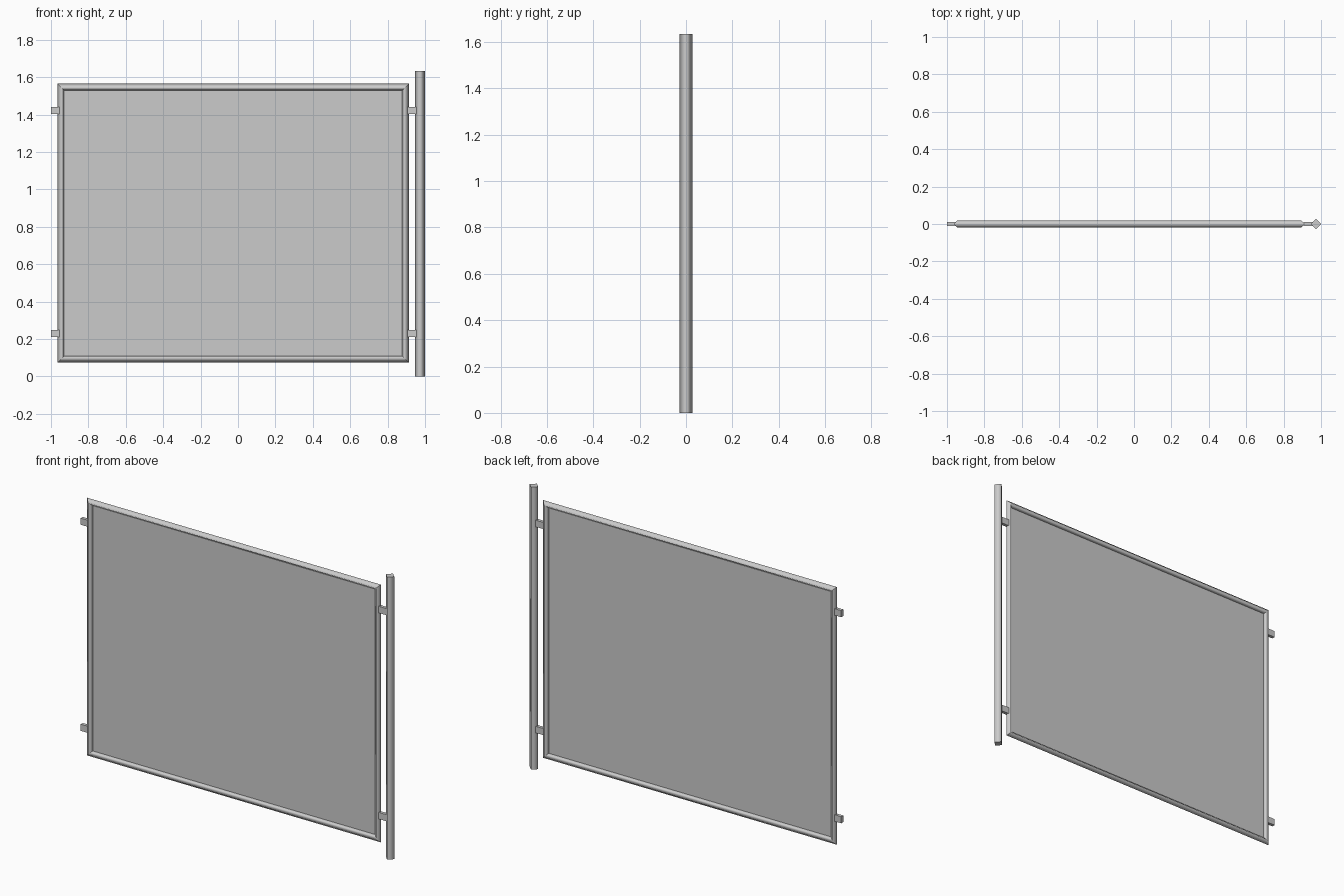
import bpy, bmesh
from mathutils import Matrix, Vector

if "Cube" in bpy.data.objects:
    bpy.data.objects.remove(bpy.data.objects["Cube"])

X0, X1, Z0, Z1 = -0.947, 0.896, 0.092, 1.547   # frame centre lines
R_FRAME, R_POST = 0.018, 0.027
POST_X, POST_H = 0.973, 1.634


def finish(name, bm):
    bmesh.ops.recalc_face_normals(bm, faces=bm.faces)
    mesh = bpy.data.meshes.new(name)
    bm.to_mesh(mesh)
    bm.free()
    obj = bpy.data.objects.new(name, mesh)
    bpy.context.collection.objects.link(obj)
    return obj


# Mitred frame: four-sided diamond tube swept around a rectangle
bm = bmesh.new()
rings = []
for x, z, sx, sz in ((X0, Z0, -1, -1), (X1, Z0, 1, -1), (X1, Z1, 1, 1), (X0, Z1, -1, 1)):
    rings.append([bm.verts.new((x + sx * a * R_FRAME, b * R_FRAME, z + sz * a * R_FRAME))
                  for a, b in ((1, 0), (0, -1), (-1, 0), (0, 1))])
for i in range(4):
    p, q = rings[i], rings[(i + 1) % 4]
    for j in range(4):
        k = (j + 1) % 4
        bm.faces.new((p[j], q[j], q[k], p[k])).smooth = True
        # crisp mitre joints
        bm.edges.get((p[j], p[k]) if i == 0 else (q[j], q[k])).smooth = False
for ring in rings:
    for j in range(4):
        bm.edges.get((ring[j], ring[(j + 1) % 4])).smooth = False
finish("gate_frame", bm)

# Thin infill sheet
bm = bmesh.new()
bm.faces.new([bm.verts.new((x, 0, z)) for x, z in ((X0, Z0), (X1, Z0), (X1, Z1), (X0, Z1))])
finish("infill_panel", bm)

# Upright post: smooth-shaded four-sided tube with flat caps
bm = bmesh.new()
bmesh.ops.create_cone(bm, cap_ends=True, segments=4, radius1=R_POST, radius2=R_POST, depth=POST_H,
                      matrix=Matrix.Translation((POST_X, 0, POST_H / 2)))
rim = max(abs(v.co.x - POST_X) for v in bm.verts)
if rim < R_POST * 0.9:
    bmesh.ops.rotate(bm, verts=bm.verts, cent=(POST_X, 0, 0), matrix=Matrix.Rotation(0.7853982, 3, 'Z'))
bm.normal_update()
for f in bm.faces:
    f.smooth = abs(f.normal.z) < 0.5
    if not f.smooth:
        for e in f.edges:
            e.smooth = False
finish("post", bm)

# Connecting brackets on both sides
for side, xa, xb in (("left", -1.0, -0.95), ("right", 0.905, 0.957)):
    for level, z in (("lower", 0.23), ("upper", 1.422)):
        bm = bmesh.new()
        bmesh.ops.create_cube(bm, size=1)
        bmesh.ops.scale(bm, verts=bm.verts, vec=(xb - xa, 0.019, 0.038))
        bmesh.ops.translate(bm, verts=bm.verts, vec=Vector(((xa + xb) / 2, 0, z)))
        finish(f"bracket_{side}_{level}", bm)
